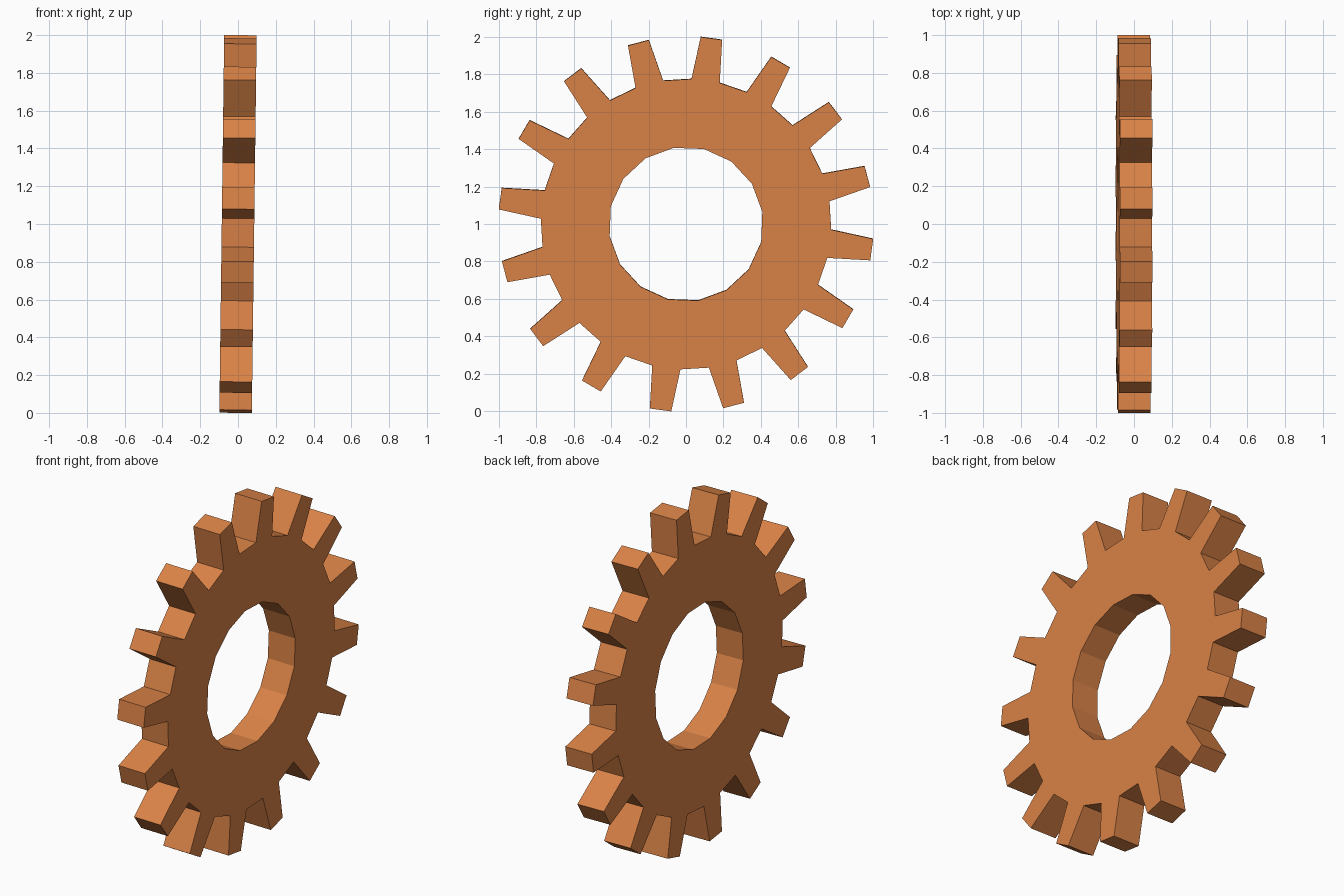
import bpy, bmesh
from math import cos, sin, radians
from mathutils import Matrix

cube = bpy.data.objects.get("Cube")
if cube:
    bpy.data.objects.remove(cube, do_unlink=True)

TEETH = 16
STEP = 360 / TEETH
PHASE = -7.8            # angle of the first tooth
THICKNESS = 0.172
HOLE_R, ROOT_R, TIP_R = 0.413, 0.776, 1.003
ROOT_HALF, TIP_HALF = STEP / 4, 3.3
LEAN = 0.0128           # slight lean of the wheel, in radians

# Copper-orange material
mat = bpy.data.materials.new("copper_orange")
mat.use_nodes = True
colour = (0.70, 0.225, 0.062, 1)
mat.diffuse_color = colour
mat.node_tree.nodes["Principled BSDF"].inputs["Base Color"].default_value = colour

bm = bmesh.new()


def ring(radius, offset):
    """One vertex per tooth at the given radius and angular offset."""
    verts = []
    for k in range(TEETH):
        a = radians(PHASE + k * STEP + offset)
        verts.append(bm.verts.new((-THICKNESS / 2, radius * cos(a), radius * sin(a))))
    return verts


hole = ring(HOLE_R, -ROOT_HALF)
root_a, root_b = ring(ROOT_R, -ROOT_HALF), ring(ROOT_R, ROOT_HALF)
tip_a, tip_b = ring(TIP_R, -TIP_HALF), ring(TIP_R, TIP_HALF)

# Body sectors and tapered teeth
for k in range(TEETH):
    n = (k + 1) % TEETH
    bm.faces.new((hole[k], root_a[k], root_b[k], root_a[n], hole[n]))
    bm.faces.new((root_a[k], tip_a[k], tip_b[k], root_b[k]))

# Thicken along x
result = bmesh.ops.extrude_face_region(bm, geom=bm.faces[:], use_keep_orig=True)
moved = [g for g in result["geom"] if isinstance(g, bmesh.types.BMVert)]
bmesh.ops.translate(bm, verts=moved, vec=(THICKNESS, 0, 0))
bmesh.ops.recalc_face_normals(bm, faces=bm.faces[:])

# Lean and lift onto the ground
bm.transform(Matrix.Translation((0, 0, 1)) @ Matrix.Rotation(LEAN, 4, 'Y'))

mesh = bpy.data.meshes.new("gear_wheel")
bm.to_mesh(mesh)
bm.free()
mesh.materials.append(mat)
gear = bpy.data.objects.new("gear_wheel", mesh)
bpy.context.collection.objects.link(gear)
